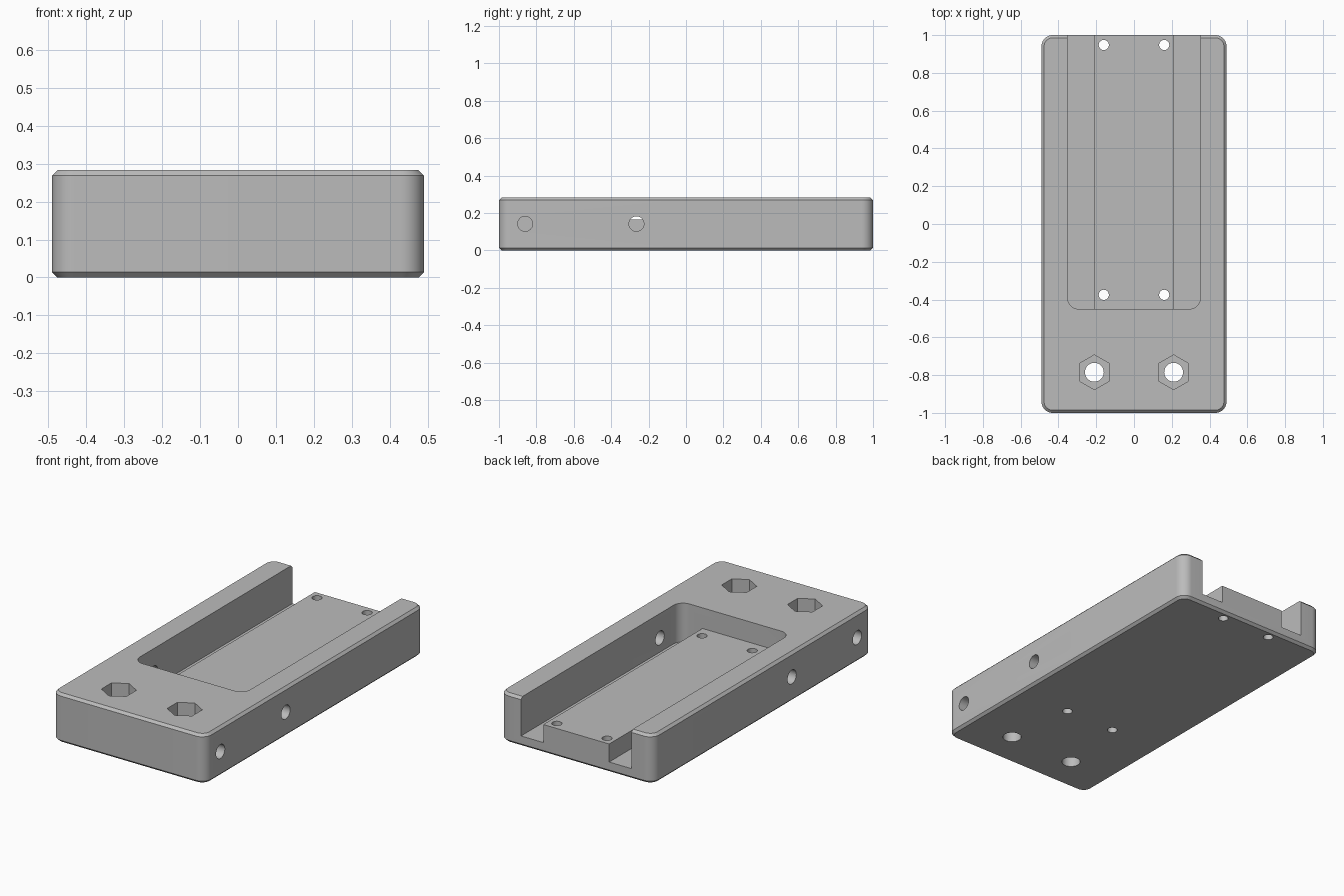
import bpy, bmesh, math
from mathutils import Matrix, Vector

if "Cube" in bpy.data.objects:
    bpy.data.objects.remove(bpy.data.objects["Cube"], do_unlink=True)

HEIGHT, CHAMFER = 0.283, 0.014
FLOOR, PLATFORM = 0.06, 0.164

grey = bpy.data.materials.new("plain grey")
grey.use_nodes = True
colour = (0.5, 0.5, 0.5, 1)
grey.diffuse_color = colour
grey.node_tree.nodes["Principled BSDF"].inputs["Base Color"].default_value = colour


def rounded_rect(x0, x1, y0, y1, r, steps=12):
    """Outline of a rectangle with round corners, counter-clockwise."""
    corners = [(x1 - r, y1 - r), (x0 + r, y1 - r), (x0 + r, y0 + r), (x1 - r, y0 + r)]
    points = []
    for quarter, (cx, cy) in enumerate(corners):
        for i in range(steps + 1):
            a = (quarter + i / steps) * math.pi / 2
            points.append((cx + r * math.cos(a), cy + r * math.sin(a)))
    return points


def polygon(x, y, r, sides, turn=0.0):
    angles = [turn + 2 * math.pi * i / sides for i in range(sides)]
    return [(x + r * math.cos(a), y + r * math.sin(a)) for a in angles]


def loft(name, rings, matrix=Matrix()):
    """Closed solid through a stack of (outline, z) rings."""
    bm = bmesh.new()
    loops = [[bm.verts.new((x, y, z)) for x, y in pts] for pts, z in rings]
    for low, high in zip(loops, loops[1:]):
        for i in range(len(low)):
            j = (i + 1) % len(low)
            bm.faces.new((low[i], low[j], high[j], high[i]))
    bm.faces.new(loops[0][::-1])
    bm.faces.new(loops[-1])
    bm.transform(matrix)
    bmesh.ops.recalc_face_normals(bm, faces=bm.faces)
    mesh = bpy.data.meshes.new(name)
    bm.to_mesh(mesh)
    bm.free()
    mesh.materials.append(grey)
    obj = bpy.data.objects.new(name, mesh)
    bpy.context.collection.objects.link(obj)
    return obj


def prism(name, outline, z0, z1, matrix=Matrix()):
    return loft(name, [(outline, z0), (outline, z1)], matrix)


def cut(target, cutter):
    """Subtract the cutter and discard it."""
    bpy.context.view_layer.objects.active = target
    mod = target.modifiers.new("cut", "BOOLEAN")
    mod.operation, mod.solver, mod.object = "DIFFERENCE", "EXACT", cutter
    bpy.ops.object.modifier_apply(modifier=mod.name)
    bpy.data.objects.remove(cutter, do_unlink=True)


# Body: rounded block, chamfered along top and bottom
def body_ring(inset):
    return rounded_rect(-0.49 + inset, 0.49 - inset, -1 + inset, 1 - inset, 0.06 - inset)


body = loft("mounting_block", [
    (body_ring(CHAMFER), 0), (body_ring(0), CHAMFER),
    (body_ring(0), HEIGHT - CHAMFER), (body_ring(CHAMFER), HEIGHT)])

# Tray open at the back, leaving a raised platform between two channels
tray = prism("tray_cutter", rounded_rect(-0.352, 0.352, -0.45, 1.3, 0.06), FLOOR, 0.4)
cut(tray, prism("platform_gap", [(-0.21, -0.7), (0.21, -0.7), (0.21, 1.5), (-0.21, 1.5)],
                -0.1, PLATFORM))
cut(body, tray)

for side in (-1, 1):
    # Nut pockets with bolt holes
    cut(body, prism("nut_cutter", polygon(side * 0.21, -0.785, 0.092, 6, math.pi / 6), 0.14, 0.4))
    cut(body, prism("bolt_cutter", polygon(side * 0.21, -0.785, 0.05, 32), -0.1, 0.4))
    # Small screw holes in the platform
    for y in (-0.375, 0.948):
        cut(body, prism("screw_cutter", polygon(side * 0.16, y, 0.027, 24), -0.1, 0.4))
    # Round holes in the side walls
    for y in (-0.86, -0.265):
        place = Matrix.Translation(Vector((0, y, 0.142))) @ Matrix.Rotation(side * math.pi / 2, 4, "Y")
        cut(body, prism("side_cutter", polygon(0, 0, 0.04, 32), 0.345, 0.6, place))

bpy.ops.object.select_all(action="DESELECT")
body.select_set(True)
bpy.context.view_layer.objects.active = body
bpy.ops.object.shade_smooth_by_angle(angle=math.radians(30))
